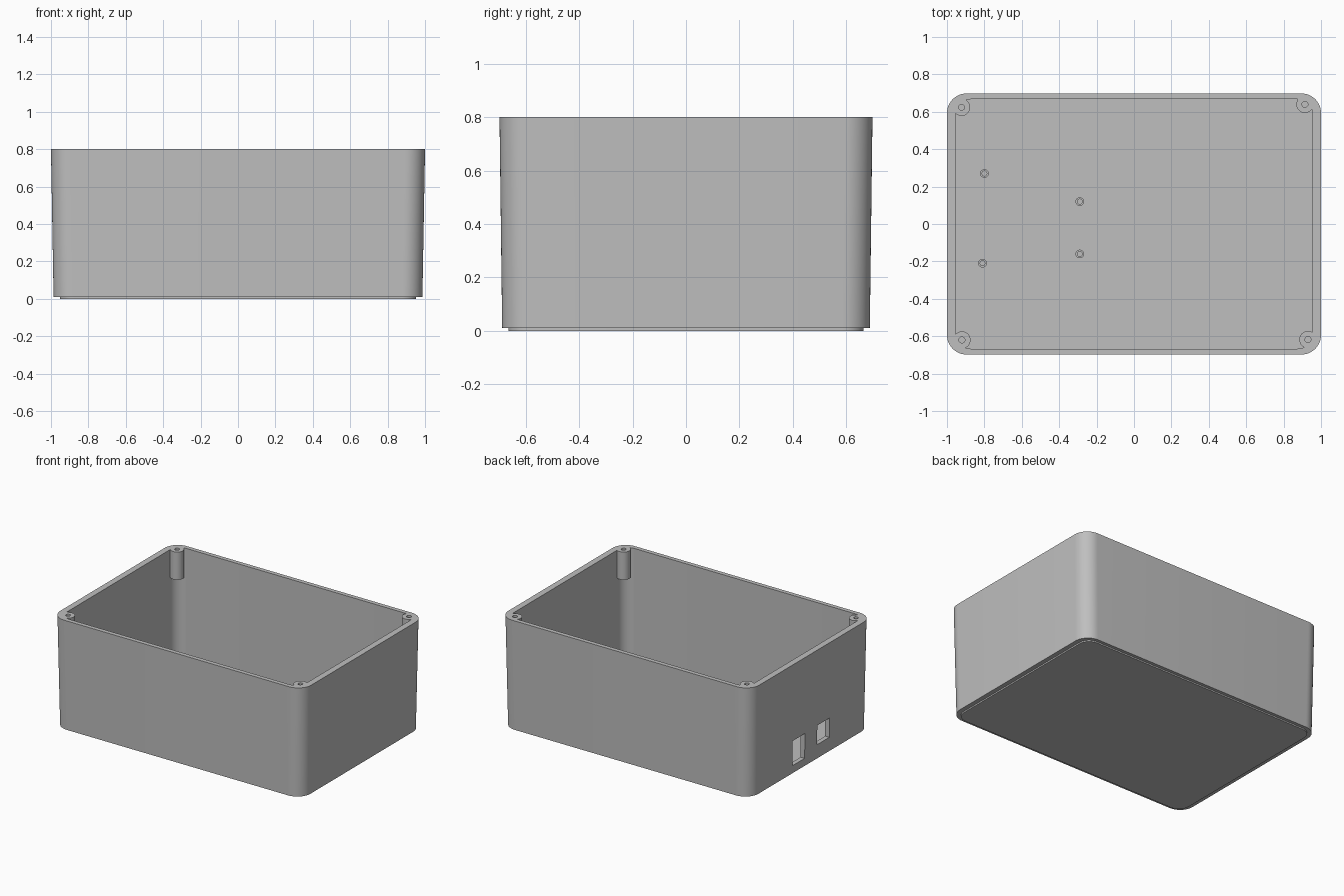
import bpy
import bmesh
import math

default = bpy.data.objects.get("Cube")
if default:
    bpy.data.objects.remove(default, do_unlink=True)

grey = bpy.data.materials.new("plain grey plastic")
grey.use_nodes = True
GREY = (0.52, 0.52, 0.52, 1)
grey.diffuse_color = GREY
grey.node_tree.nodes["Principled BSDF"].inputs["Base Color"].default_value = GREY


def rounded_outline(hx, hy, r, steps=12):
    """Corner-rounded rectangle, counter-clockwise."""
    points = []
    for i, (sx, sy) in enumerate([(1, 1), (-1, 1), (-1, -1), (1, -1)]):
        for k in range(steps + 1):
            a = math.pi / 2 * (i + k / steps)
            points.append((sx * (hx - r) + r * math.cos(a),
                           sy * (hy - r) + r * math.sin(a)))
    return points


def circle(x, y, r, steps=32):
    return [(x + r * math.cos(math.tau * k / steps),
             y + r * math.sin(math.tau * k / steps)) for k in range(steps)]


def loft(name, lower, upper, z0, z1):
    """Solid between two outlines with equal point counts."""
    bm = bmesh.new()
    low = [bm.verts.new((x, y, z0)) for x, y in lower]
    high = [bm.verts.new((x, y, z1)) for x, y in upper]
    bm.faces.new(low[::-1])
    bm.faces.new(high)
    n = len(low)
    for i in range(n):
        j = (i + 1) % n
        bm.faces.new((low[i], low[j], high[j], high[i]))
    mesh = bpy.data.meshes.new(name)
    bm.to_mesh(mesh)
    bm.free()
    mesh.materials.append(grey)
    obj = bpy.data.objects.new(name, mesh)
    bpy.context.scene.collection.objects.link(obj)
    return obj


def prism(name, outline, z0, z1):
    return loft(name, outline, outline, z0, z1)


def combine(target, tool, operation):
    """Apply a boolean and discard the tool."""
    tool.hide_render = True
    mod = target.modifiers.new("boolean", 'BOOLEAN')
    mod.operation = operation
    mod.solver = 'EXACT'
    mod.object = tool
    bpy.context.view_layer.update()
    graph = bpy.context.evaluated_depsgraph_get()
    mesh = bpy.data.meshes.new_from_object(target.evaluated_get(graph))
    target.modifiers.clear()
    target.data = mesh
    bpy.data.objects.remove(tool, do_unlink=True)


def smooth(obj):
    bpy.ops.object.select_all(action='DESELECT')
    obj.select_set(True)
    bpy.context.view_layer.objects.active = obj
    bpy.ops.object.shade_smooth_by_angle(angle=math.radians(30))


HEIGHT = 0.8
FLOOR = 0.04

# Tapered outer shell with a shallow raised plate beneath
shell = loft("box_shell", rounded_outline(0.986, 0.688, 0.105),
             rounded_outline(1, 0.698, 0.105), 0.01, HEIGHT)
combine(shell, prism("base_plate", rounded_outline(0.953, 0.665, 0.08),
                     0, 0.025), 'UNION')

# Open cavity
combine(shell, prism("cavity", rounded_outline(0.955, 0.667, 0.08),
                     FLOOR, HEIGHT + 0.1), 'DIFFERENCE')

# Corner screw posts, each with a blind hole
for x, y in [(-0.922, 0.624), (0.914, 0.64), (0.93, -0.618), (-0.92, -0.62)]:
    combine(shell, prism("corner_post", circle(x, y, 0.046), 0.6, HEIGHT), 'UNION')
    combine(shell, prism("screw_hole", circle(x, y, 0.016), 0.65, HEIGHT + 0.1),
            'DIFFERENCE')

# Two connector openings in the right wall
for y0, y1, z0, z1 in [(0.06, 0.2, 0.065, 0.245), (-0.22, -0.08, 0.11, 0.25)]:
    opening = [(-1.1, y0), (-0.9, y0), (-0.9, y1), (-1.1, y1)]
    combine(shell, prism("connector_opening", opening, z0, z1), 'DIFFERENCE')
smooth(shell)

# Hollow circuit board standoffs on the floor
for x, y in [(-0.8, 0.27), (-0.81, -0.21), (-0.29, 0.12), (-0.29, -0.16)]:
    standoff = prism("board_standoff", circle(x, y, 0.023), FLOOR - 0.01, 0.09)
    combine(standoff, prism("standoff_hole", circle(x, y, 0.013), FLOOR, 0.15),
            'DIFFERENCE')
    smooth(standoff)
